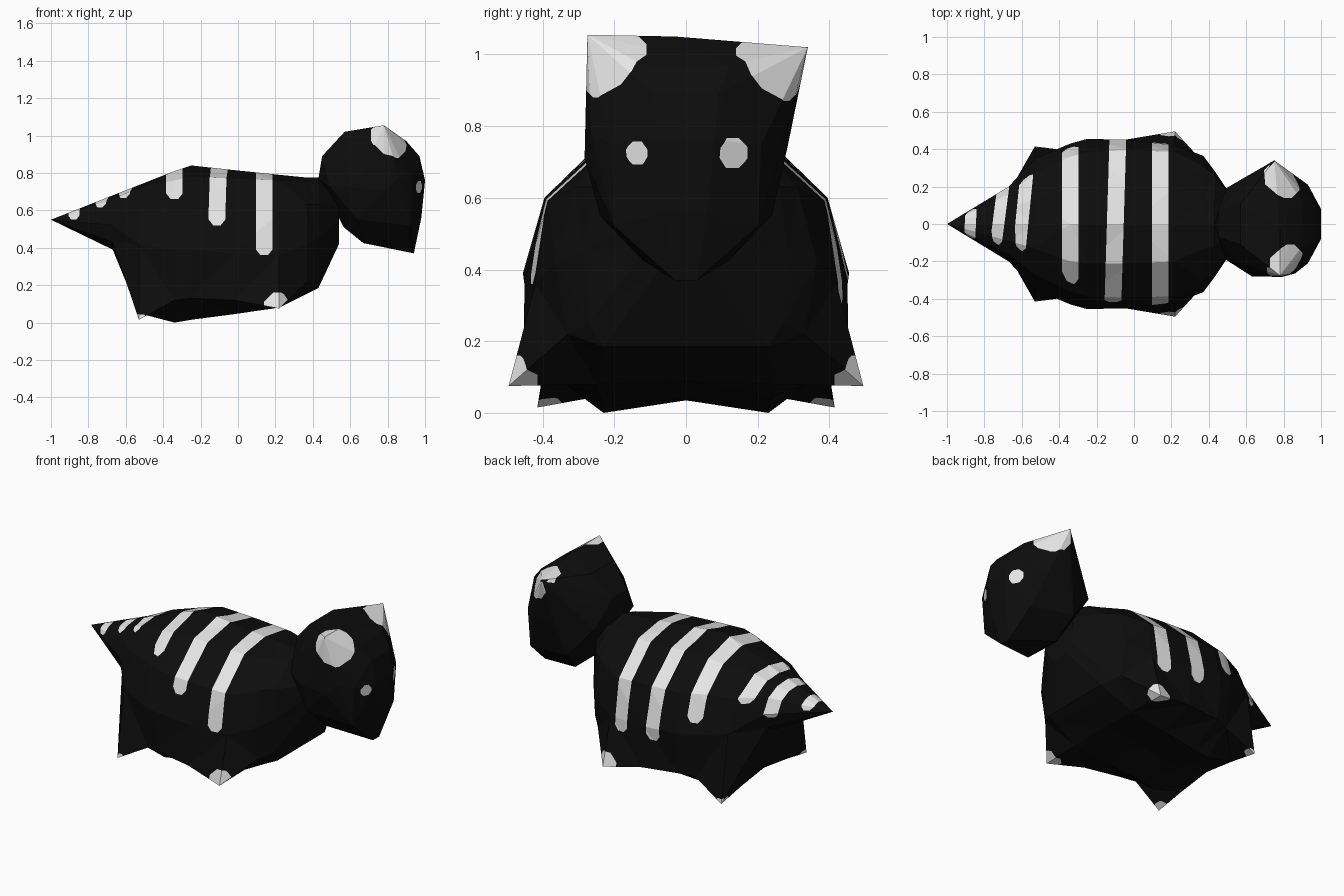
import bpy, bmesh
from itertools import product
from mathutils import Vector

if "Cube" in bpy.data.objects:
    bpy.data.objects.remove(bpy.data.objects["Cube"])


def material(name, v):
    m = bpy.data.materials.new(name)
    m.diffuse_color = (v, v, v, 1)
    m.use_nodes = True
    m.node_tree.nodes["Principled BSDF"].inputs["Base Color"].default_value = m.diffuse_color
    return m


MATS = [material("black_fur", 0.004), material("white_fur", 0.8)]


def paint(bm, planes):
    """Cut the convex region behind all planes into the surface, colour it white."""
    def inside(f, ps):
        c = f.calc_center_median()
        return all((c - co).dot(no) < 0 for co, no in ps)
    for i, (co, no) in enumerate(planes):
        faces = [f for f in bm.faces if inside(f, planes[:i])]
        geom = set(faces)
        for f in faces:
            geom.update(f.edges)
            geom.update(f.verts)
        bmesh.ops.bisect_plane(bm, geom=list(geom), dist=1e-5, plane_co=co, plane_no=no)
    for f in bm.faces:
        if inside(f, planes):
            f.material_index = 1


def patch(bm, center, r):
    """Rounded spot: region bounded by planes around a ball."""
    c = Vector(center)
    dirs = [Vector(d).normalized() for d in product((-1, 0, 1), repeat=3) if any(d)]
    paint(bm, [(c + d * r, d) for d in dirs])


def stripe(bm, x, w, lean, ends):
    """Band over the back; ends = lowest z on the -y and +y side."""
    for side, z in zip((-1, 1), ends):
        planes = [(Vector((0, 0, 0)), Vector((0, -side, 0)))]
        for s in (-1, 1):
            n = Vector((s, -s * lean, 0)).normalized()
            planes.append((Vector((x + s * w, 0, 0)), n))
            # chamfered stripe end
            y = side * 0.3
            planes.append((Vector((x + lean * y + s * w * 0.45, y, z)),
                           Vector((s, -s * lean, -0.8)).normalized()))
        planes.append((Vector((0, 0, z)), Vector((0, 0, -1))))
        paint(bm, planes)


def finish(bm, name):
    me = bpy.data.meshes.new(name)
    bm.to_mesh(me)
    bm.free()
    for m in MATS:
        me.materials.append(m)
    ob = bpy.data.objects.new(name, me)
    bpy.context.collection.objects.link(ob)
    return ob


# Body: x, belly centre z, then (y, z) of belly, foot, side, shoulder, upper; top z
STATIONS = [
    (-0.67, 0.39, (.10, .39), (.17, .43), (.20, .52), (.16, .61), (.09, .66), .68),
    (-0.53, 0.08, (.22, .05), (.415, .015), (.35, .42), (.27, .61), (.13, .72), .735),
    (-0.34, 0.035, (.23, .00), (.39, .12), (.43, .39), (.36, .62), (.20, .76), .81),
    (-0.25, 0.04, (.23, .015), (.42, .13), (.455, .39), (.385, .61), (.21, .78), .84),
    (-0.02, 0.07, (.24, .045), (.455, .12), (.45, .37), (.395, .60), (.21, .77), .815),
    (0.22, 0.09, (.25, .08), (.495, .075), (.42, .36), (.385, .59), (.20, .76), .79),
    (0.37, 0.155, (.23, .155), (.33, .22), (.365, .42), (.31, .63), (.13, .75), .775),
    (0.43, 0.185, (.23, .185), (.27, .25), (.285, .45), (.26, .63), (.12, .74), .775),
    (0.54, 0.42, (.06, .42), (.10, .47), (.12, .55), (.10, .63), (.05, .68), .70),
]
bm = bmesh.new()
rings = []
for x, low, *half, top in STATIONS:
    loop = [(0, low), *half, (0, top)] + [(-y, z) for y, z in reversed(half)]
    rings.append([bm.verts.new((x, y, z)) for y, z in loop])
n = len(rings[0])
for a, b in zip(rings, rings[1:]):
    for i in range(n):
        j = (i + 1) % n
        bm.faces.new((a[i], a[j], b[j], b[i]))
tail_tip = bm.verts.new((-1, 0, 0.55))
for i in range(n):
    bm.faces.new((tail_tip, rings[0][(i + 1) % n], rings[0][i]))
bm.faces.new(rings[-1])
bmesh.ops.recalc_face_normals(bm, faces=bm.faces)
bmesh.ops.triangulate(bm, faces=bm.faces)

# Back and tail stripes
for args in [(0.14, .044, 0, (.36, .29)), (-0.10, .045, .03, (.52, .30)),
             (-0.34, .044, 0, (.66, .46)), (-0.60, .035, .1, (.665, .58)),
             (-0.725, .032, .13, (.615, .50)), (-0.875, .03, .05, (.55, .55))]:
    stripe(bm, *args)
# White paw tips
for s in (-1, 1):
    patch(bm, (0.22, s * 0.495, 0.08), 0.08)
    patch(bm, (-0.52, s * 0.385, -0.01), 0.055)
finish(bm, "body")

# Head: hull of mirrored points, plus the uneven ears and cheeks
HALF = [(.45, .07, .89), (.57, .11, 1.02), (.49, .19, .73), (.67, .12, .425),
        (.94, .03, .37), (.92, .20, .52), (.93, .21, .75), (1.0, .08, .76),
        (.97, .09, .89), (.90, .12, .97), (.98, .06, .56), (.64, .24, .55),
        (.57, .21, .88)]
bm = bmesh.new()
for x, y, z in HALF:
    for s in (-1, 1):
        bm.verts.new((x, s * y, z))
for co in [(.78, -.275, 1.055), (.75, .34, 1.02), (.78, -.03, 1.05), (.63, -.28, .72),
           (.79, -.283, .71), (.86, -.265, .78), (.71, .285, .75), (.84, .27, .75),
           (.43, 0, .77), (.565, 0, .51)]:
    bm.verts.new(co)
res = bmesh.ops.convex_hull(bm, input=bm.verts[:])
bmesh.ops.delete(bm, geom=[v for v in bm.verts if not v.link_faces], context='VERTS')
bmesh.ops.recalc_face_normals(bm, faces=bm.faces)
bmesh.ops.triangulate(bm, faces=bm.faces)
# Ear patches and eyes
patch(bm, (.815, -.215, .985), .105)
patch(bm, (.80, .245, .975), .105)
patch(bm, (.965, -.135, .725), .032)
patch(bm, (.965, .13, .725), .042)
finish(bm, "head")
